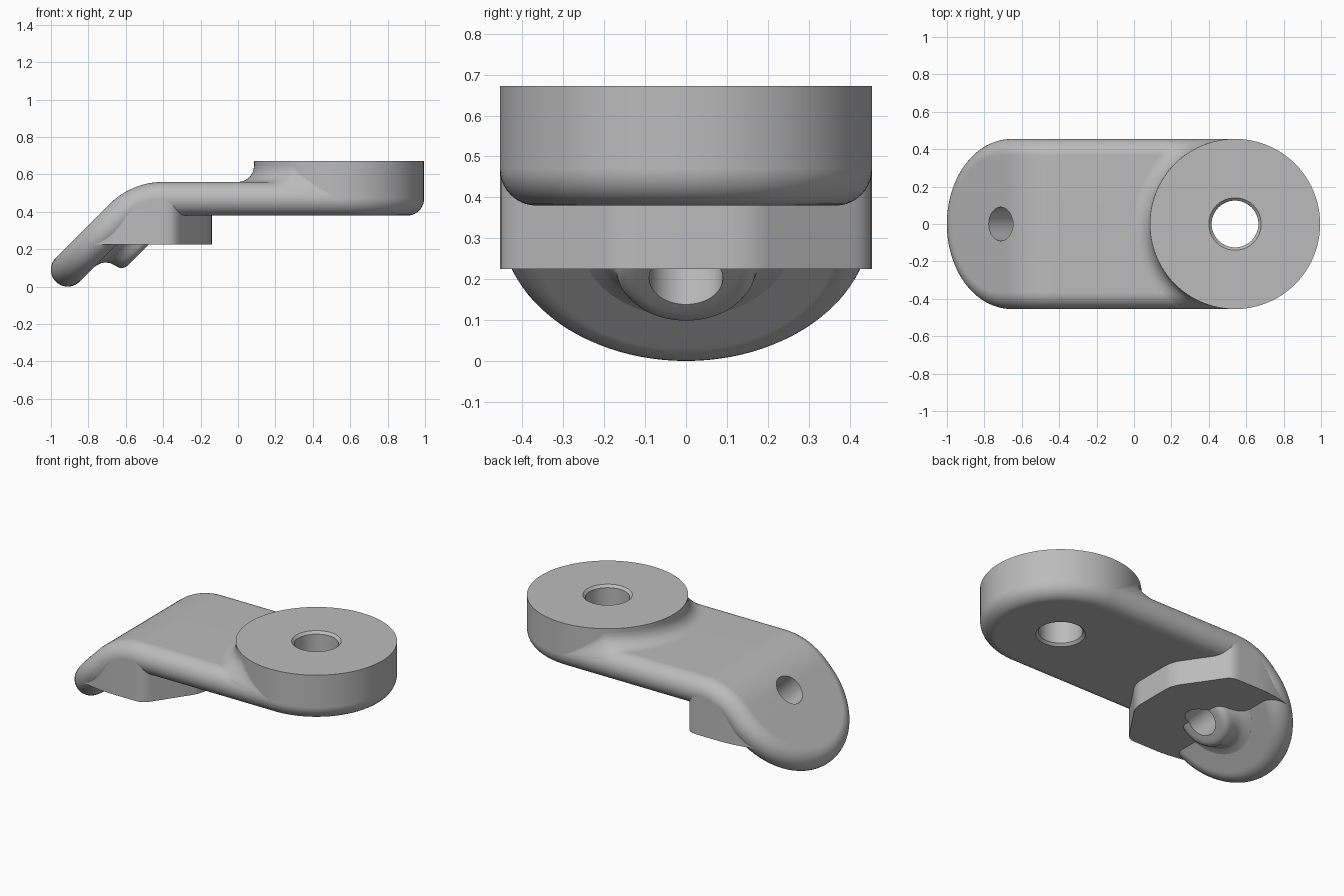
import bpy, bmesh
from math import sin, cos, pi, radians, sqrt
from mathutils import Matrix

cube = bpy.data.objects.get("Cube")
if cube:
    bpy.data.objects.remove(cube, do_unlink=True)

grey = bpy.data.materials.new("plain grey")
grey.use_nodes = True
grey.diffuse_color = (0.5, 0.5, 0.5, 1)
grey.node_tree.nodes["Principled BSDF"].inputs["Base Color"].default_value = (0.5, 0.5, 0.5, 1)

# Shared dimensions
WIDE = 0.455            # half width of the plate and radius of its ends
EDGE = 0.09             # edge rounding, half the plate thickness
MID = 0.47              # height of the middle of the flat plate
TOP = 0.672
DISC_X = 0.54
BEND_X, BEND_R = -0.4, 0.316
BEND_LEN = BEND_R * pi / 4
TIP_S = BEND_X - BEND_LEN - 0.041


def make_object(name, bm, fix_normals=True):
    if fix_normals:
        bmesh.ops.remove_doubles(bm, verts=bm.verts, dist=1e-5)
        bmesh.ops.recalc_face_normals(bm, faces=bm.faces)
    mesh = bpy.data.meshes.new(name)
    bm.to_mesh(mesh)
    bm.free()
    mesh.materials.append(grey)
    obj = bpy.data.objects.new(name, mesh)
    bpy.context.collection.objects.link(obj)
    return obj


def loft(name, rings):
    """Solid from stacked half outlines, mirrored in y and capped with strips."""
    bm = bmesh.new()
    n = len(rings[0])
    loops = []
    for half in rings:
        full = list(half) + [(x, -y, z) for x, y, z in reversed(half)]
        loops.append([bm.verts.new(p) for p in full])
    for a, b in zip(loops, loops[1:]):
        for i in range(2 * n):
            j = (i + 1) % (2 * n)
            bm.faces.new((a[i], a[j], b[j], b[i]))
    for loop in (loops[0], loops[-1]):
        for i in range(n - 1):
            bm.faces.new((loop[i], loop[i + 1], loop[-2 - i], loop[-1 - i]))
    return make_object(name, bm)


def revolve(name, profile, matrix, steps=96):
    """Solid turned around local z from (radius, height) points."""
    bm = bmesh.new()
    rows = []
    for k in range(steps):
        a = 2 * pi * k / steps
        rows.append([bm.verts.new(matrix @ Matrix.Rotation(a, 4, "Z")
                                  @ Matrix.Translation((r, 0, z)).translation)
                     for r, z in profile])
    for k in range(steps):
        a, b = rows[k], rows[(k + 1) % steps]
        for i in range(len(profile) - 1):
            bm.faces.new((a[i], b[i], b[i + 1], a[i + 1]))
    return make_object(name, bm)


def bend(s, y, h):
    """Wrap a flat plate point around the 45 degree bend."""
    if s >= BEND_X:
        return (s, y, MID + h)
    a = min((BEND_X - s) / BEND_R, pi / 4)
    rest = max(0, BEND_X - s - BEND_LEN) * sqrt(0.5)
    r = BEND_R + h
    return (BEND_X - r * sin(a) - rest, y, MID - BEND_R + r * cos(a) - rest)


def middle(x):
    """Height of the plate's middle surface at x."""
    if x > BEND_X:
        return MID
    if x > BEND_X - BEND_R * sqrt(0.5):
        return MID - BEND_R + sqrt(BEND_R ** 2 - (x - BEND_X) ** 2)
    return x + 1.0


# Bent plate with fully rounded edges
rings = []
for k in range(21):
    phi = -pi / 2 + pi * k / 20
    r, h = WIDE - EDGE + EDGE * cos(phi), EDGE * sin(phi)
    quarter = [pi / 2 * i / 24 for i in range(25)]
    flat = [(DISC_X + r * cos(t), r * sin(t)) for t in quarter]
    flat += [(BEND_X - BEND_LEN * i / 14, r) for i in range(15)]
    flat += [(TIP_S - r * sin(t), r * cos(t)) for t in quarter]
    rings.append([bend(s, y, h) for s, y in flat])
plate = loft("bent_plate", rings)

# Raised round pad
at_disc = Matrix.Translation((DISC_X, 0, 0))
pad = revolve("round_pad", [(0, MID), (WIDE, MID), (WIDE, TOP), (0, TOP)], at_disc)

# Concave fillet between pad and plate, dying out along the rounded sides
bm = bmesh.new()
rows = []
for i in range(1, 64):
    a = pi / 2 + pi * i / 64
    size = min(0.085, WIDE / abs(sin(a)) - WIDE if abs(sin(a)) > 0.1 else 1)
    row = []
    for j in range(11):
        t = size * (1 - cos(pi / 2 * j / 10))
        x, y = DISC_X + (WIDE + t) * cos(a), (WIDE + t) * sin(a)
        over = min(max(abs(y) - WIDE + EDGE, 0), EDGE)
        z = MID + sqrt(EDGE ** 2 - over ** 2) + size * (1 - sin(pi / 2 * j / 10))
        row.append(bm.verts.new((x, y, z)))
    rows.append(row)
for a, b in zip(rows, rows[1:]):
    for j in range(10):
        bm.faces.new((a[j], a[j + 1], b[j + 1], b[j]))
fillet = make_object("pad_fillet", bm, fix_normals=False)

# Stop block under the bend
outline = [(-0.14, 0.11), (-0.143, 0.14), (-0.152, 0.17), (-0.167, 0.2),
           (-0.31, 0.41), (-0.323, 0.428), (-0.34, 0.443), (-0.36, 0.452), (-0.385, WIDE)]
outline += [(-0.4 - 0.013 * i, WIDE) for i in range(11)]
for i in range(1, 11):
    x = -0.53 - 0.024 * i
    outline.append((x, sqrt(WIDE ** 2 - ((x + 0.529) * sqrt(0.5)) ** 2)))
block = loft("stop_block", [[(x, y, 0.225) for x, y in outline],
                            [(x, y, max(middle(x), 0.226)) for x, y in outline]])

# Flared boss around the slanted hole
at_boss = Matrix.Translation((-0.585, 0, 0.287)) @ Matrix.Rotation(radians(-45), 4, "Y")
boss = revolve("flared_boss", [(0, -0.12), (0.125, -0.12), (0.145, -0.116), (0.16, -0.106),
                               (0.169, -0.092), (0.174, -0.072), (0.183, -0.046),
                               (0.198, -0.024), (0.22, -0.009), (0.255, 0.001),
                               (0.255, 0.03), (0, 0.03)], at_boss)

# Cut the chamfered pad hole and the slanted hole
pad_cut = revolve("pad_hole_cutter", [(0, 0.3), (0.14, 0.3), (0.14, 0.38), (0.125, 0.395),
                                      (0.125, 0.657), (0.14, TOP), (0.14, 0.8), (0, 0.8)],
                  at_disc, 64)
slant_cut = revolve("slanted_hole_cutter", [(0, -0.4), (0.09, -0.4), (0.09, 0.4), (0, 0.4)],
                    at_boss, 64)


def activate(obj):
    bpy.ops.object.select_all(action="DESELECT")
    obj.select_set(True)
    bpy.context.view_layer.objects.active = obj


for obj, cutters in ((plate, (pad_cut, slant_cut)), (pad, (pad_cut,)),
                     (block, (slant_cut,)), (boss, (slant_cut,))):
    for cutter in cutters:
        activate(obj)
        mod = obj.modifiers.new("hole", "BOOLEAN")
        mod.operation, mod.solver, mod.object = "DIFFERENCE", "EXACT", cutter
        bpy.ops.object.modifier_apply(modifier=mod.name)
for cutter in (pad_cut, slant_cut):
    bpy.data.objects.remove(cutter, do_unlink=True)

# Smooth shading with crisp edges
for obj in (plate, pad, fillet, block, boss):
    activate(obj)
    bpy.ops.object.shade_smooth_by_angle(angle=radians(30))
    mod = obj.modifiers.new("even_normals", "WEIGHTED_NORMAL")
    mod.keep_sharp = True
